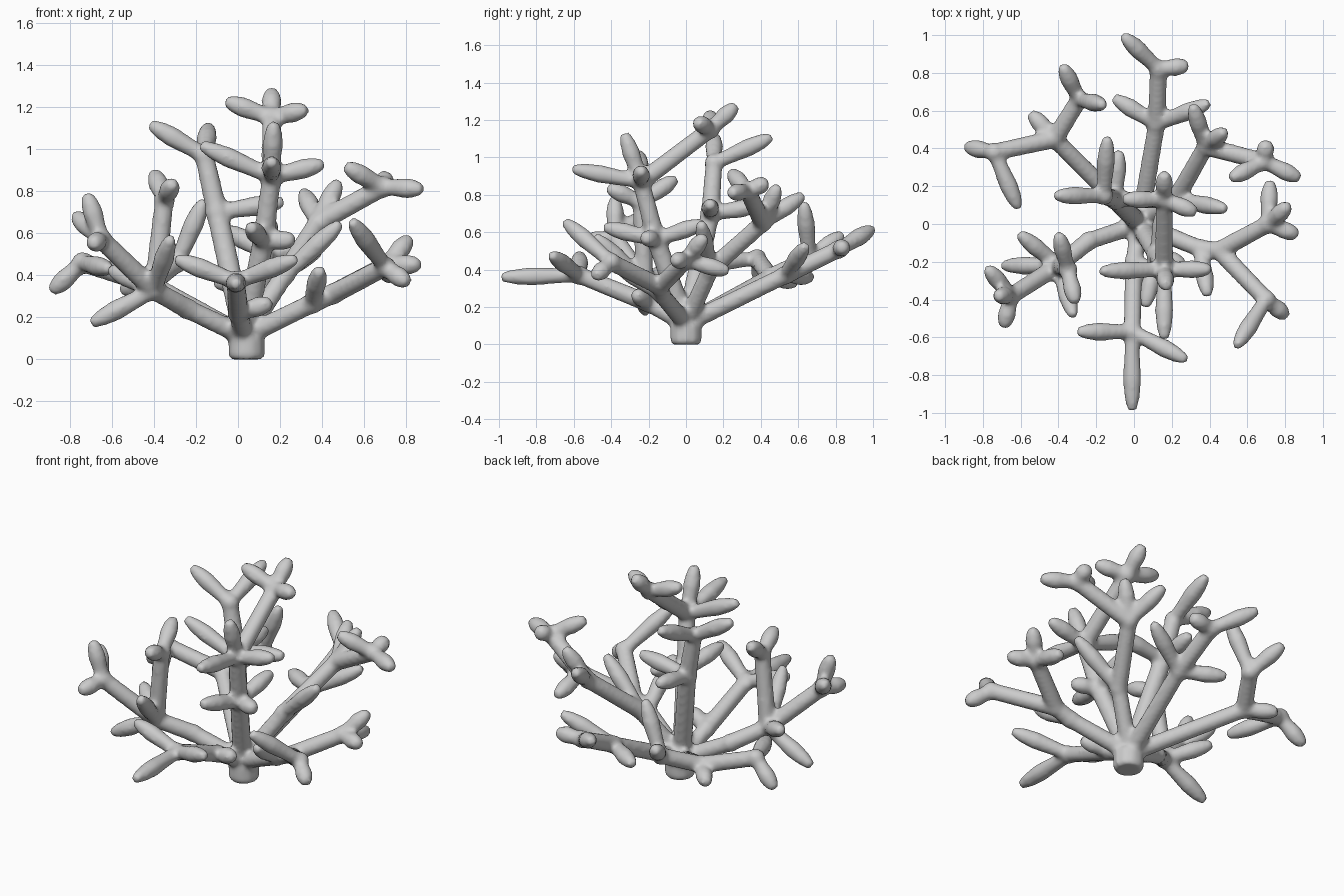
import bpy, bmesh, math
from mathutils import Vector

bm = bmesh.new()
SIDES = 10

def tube(a, b, profile):
    """Loft rings from a to b; profile is a list of (fraction, radius)."""
    a, b = Vector(a), Vector(b)
    rot = (b - a).to_track_quat('Z', 'Y')
    rings = []
    for t, r in profile:
        c = a.lerp(b, t)
        rings.append([bm.verts.new(c + rot @ Vector((
            r * math.cos(2 * math.pi * k / SIDES), r * math.sin(2 * math.pi * k / SIDES), 0)))
            for k in range(SIDES)])
    for p, q in zip(rings, rings[1:]):
        for k in range(SIDES):
            n = (k + 1) % SIDES
            bm.faces.new((p[k], p[n], q[n], q[k]))
    bm.faces.new(rings[0][::-1])
    bm.faces.new(rings[-1])

def knot(co, r):
    """Ball that fills a joint."""
    vs = bmesh.ops.create_icosphere(bm, subdivisions=2, radius=r)["verts"]
    bmesh.ops.translate(bm, vec=co, verts=vs)

def limb(a, b, r0=0.05, r1=0.047):
    tube(a, b, [(0, r0), (1, r1)])
    knot(b, r1 + 0.007)
    return b

def twigs(p, *tips):
    """Fingers, fullest past the middle, with a narrow rounded end."""
    for t in tips:
        tube(p, t, [(0, 0.038), (0.3, 0.043), (0.6, 0.05), (0.82, 0.042), (0.96, 0.029), (1, 0.021)])

# stump
tube((0.04, 0, 0), (0.04, 0, 0.125), [(0, 0.075), (0.12, 0.087), (0.8, 0.087), (1, 0.07)])
root = (0.03, 0, 0.11)
knot(root, 0.075)

# front branch
a0 = limb(root, (0, -0.2, 0.22))
twigs(a0, (0.16, -0.27, 0.27))
a = limb(a0, (-0.01, -0.57, 0.37))
twigs(a, (-0.01, -0.99, 0.36), (-0.3, -0.57, 0.48), (0.28, -0.72, 0.48))

# right branch, forking
b0 = limb(root, (0.35, -0.13, 0.265))
twigs(b0, (0.39, -0.38, 0.43))
b = limb(b0, (0.45, -0.14, 0.31))
b1 = limb(b, (0.71, 0.0, 0.45))
twigs(b1, (0.72, 0.23, 0.39), (0.82, 0.10, 0.58), (0.87, -0.06, 0.45))
b2 = limb(b, (0.70, -0.40, 0.44))
twigs(b2, (0.54, -0.65, 0.66), (0.81, -0.49, 0.36))

# back right branch
c0 = limb(root, (0.22, 0.13, 0.40))
twigs(c0, (0.49, 0.08, 0.65))
c = limb(c0, (0.38, 0.41, 0.65))
twigs(c, (0.31, 0.63, 0.80), (0.48, 0.49, 0.85))
c1 = limb(c, (0.69, 0.33, 0.82))
twigs(c1, (0.88, 0.24, 0.81), (0.51, 0.24, 0.92), (0.70, 0.44, 0.87))

# back branch
d = limb(root, (0.12, 0.53, 0.37))
twigs(d, (-0.11, 0.67, 0.36), (0.40, 0.64, 0.53))
d1 = limb(d, (0.13, 0.82, 0.51))
twigs(d1, (-0.06, 1.0, 0.62), (0.29, 0.84, 0.52))

# back left branch, forking
e = limb(root, (-0.42, 0.45, 0.36))
twigs(e, (-0.55, 0.59, 0.33))
e1 = limb(e, (-0.29, 0.66, 0.46))
twigs(e1, (-0.38, 0.84, 0.59), (-0.16, 0.63, 0.76))
e2 = limb(e, (-0.74, 0.38, 0.46))
twigs(e2, (-0.89, 0.41, 0.32), (-0.61, 0.08, 0.43))

# front left branch, forking
f0 = limb(root, (-0.24, -0.09, 0.24))
f = limb(f0, (-0.40, -0.22, 0.33))
twigs(f, (-0.70, -0.22, 0.17), (-0.61, -0.05, 0.43), (-0.32, -0.49, 0.58))
f1 = limb(f, (-0.35, -0.24, 0.76))
twigs(f1, (-0.40, -0.05, 0.89), (-0.31, -0.42, 0.84))
f2 = limb(f, (-0.65, -0.38, 0.57))
twigs(f2, (-0.72, -0.38, 0.79), (-0.78, -0.23, 0.69), (-0.69, -0.55, 0.55))

# tall front stem
g = limb(root, (0.12, -0.16, 0.56), 0.055, 0.052)
twigs(g, (0.06, -0.44, 0.63), (0.27, -0.22, 0.57), (0.16, 0.1, 0.65))
g1 = limb(g, (0.16, -0.24, 0.87), 0.052)
twigs(g1, (-0.18, -0.25, 1.02), (0.41, -0.24, 0.93), (0.16, -0.61, 0.94), (0.17, -0.33, 1.13))
g2 = limb(g1, (0.16, 0.13, 1.15))
twigs(g2, (-0.06, 0.13, 1.23), (0.33, 0.06, 1.19), (0.16, 0.27, 1.28))

# tall back stem
h = limb(root, (-0.10, 0.13, 0.70), 0.055, 0.052)
twigs(h, (0.22, 0.13, 0.75), (-0.08, 0.39, 0.74))
h1 = limb(h, (-0.16, 0.15, 0.97), 0.052)
twigs(h1, (-0.42, 0.15, 1.12), (-0.14, 0.46, 1.11))

# fuse everything into one soft skin
mesh = bpy.data.meshes.new("coral")
bm.to_mesh(mesh)
bm.free()
coral = bpy.data.objects.new("branching_coral", mesh)
bpy.context.collection.objects.link(coral)
remesh = coral.modifiers.new("Fuse", 'REMESH')
remesh.mode = 'VOXEL'
remesh.voxel_size = 0.014
remesh.use_smooth_shade = True
soften = coral.modifiers.new("Soften", 'SMOOTH')
soften.factor = 0.5
soften.iterations = 6
